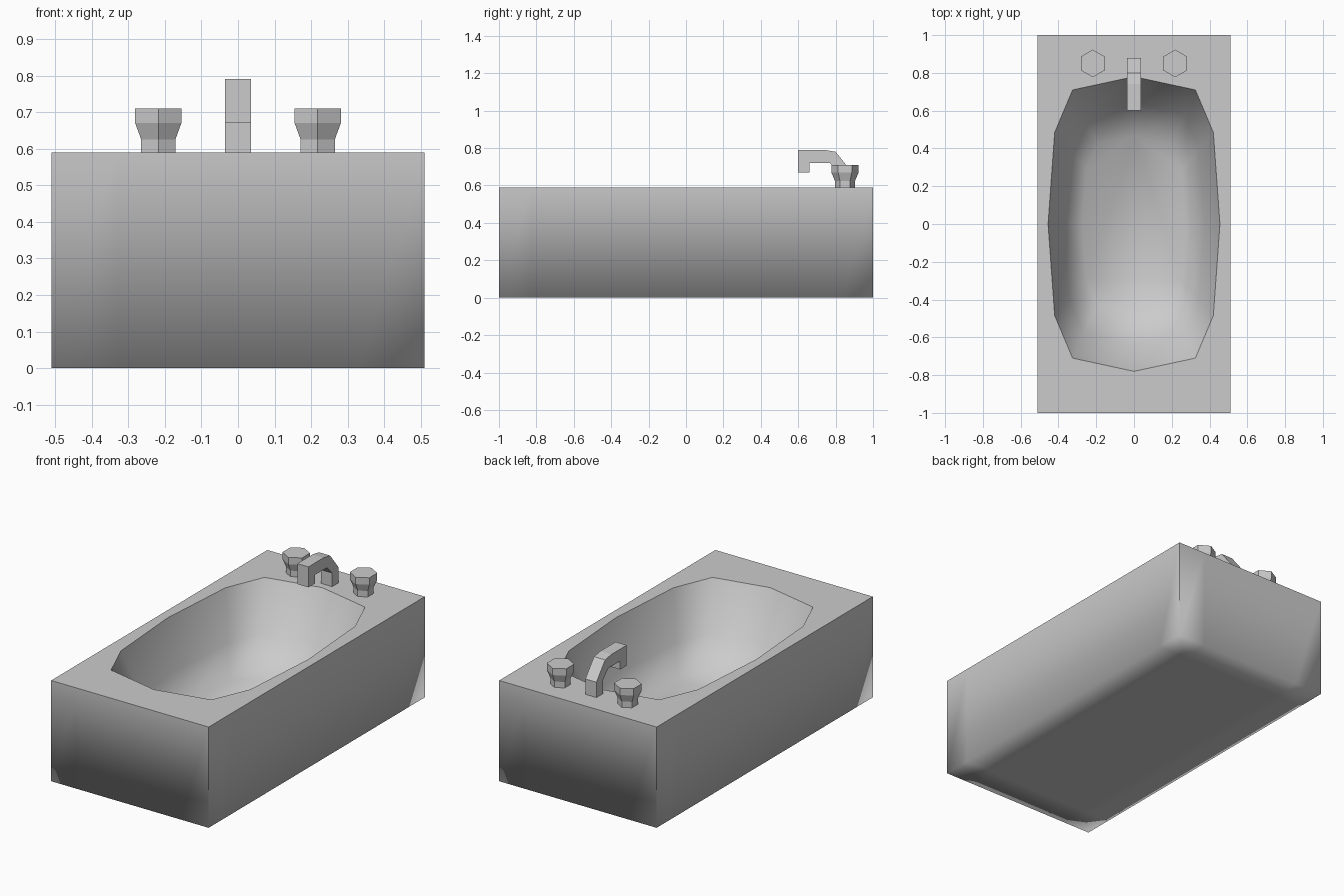
import bpy, bmesh, math

cube = bpy.data.objects.get("Cube")
if cube:
    bpy.data.objects.remove(cube, do_unlink=True)

grey = bpy.data.materials.new("light grey enamel")
grey.use_nodes = True
COLOUR = (0.6, 0.6, 0.6, 1)
grey.diffuse_color = COLOUR
grey.node_tree.nodes["Principled BSDF"].inputs["Base Color"].default_value = COLOUR

W, L, H = 0.51, 1.0, 0.59


def finish(bm, name):
    """Turn a bmesh into a named object with the shared material."""
    mesh = bpy.data.meshes.new(name)
    bm.to_mesh(mesh)
    bm.free()
    mesh.materials.append(grey)
    ob = bpy.data.objects.new(name, mesh)
    bpy.context.collection.objects.link(ob)
    return ob


def bridge(bm, a, b):
    """Quads between two closed rings of equal length."""
    n = len(a)
    return [bm.faces.new((a[i], a[(i + 1) % n], b[(i + 1) % n], b[i])) for i in range(n)]


# Tub: outer box, flat rim and sunken basin in one mesh
bm = bmesh.new()
xs, ys = (-W, -0.33, 0.33, W), (-L, -0.83, 0.83, L)
floor = [[bm.verts.new((x, y, 0)) for y in ys] for x in xs]
for i in range(3):
    for j in range(3):
        bm.faces.new((floor[i][j], floor[i][j + 1], floor[i + 1][j + 1], floor[i + 1][j]))

# Outer walls rise from the border of the base
border = ([floor[i][0] for i in range(3)] + [floor[3][j] for j in range(3)]
          + [floor[i][3] for i in (3, 2, 1)] + [floor[0][j] for j in (3, 2, 1)])
top = [bm.verts.new((v.co.x, v.co.y, H)) for v in border]
bridge(bm, border, top)

# Basin rings, mirrored from one quarter of the outline
quarter = [(0.455, 0), (0.42, 0.485), (0.325, 0.71), (0, 0.78)]
half = quarter + [(-x, y) for x, y in quarter[2::-1]]
outline = half + [(x, -y) for x, y in half[-2:0:-1]]
rings = [[bm.verts.new((x * s, y * s, z)) for x, y in outline]
         for s, z in ((1, H), (0.82, 0.32), (0.6, 0.17))]
for a, b in zip(rings, rings[1:]):
    bridge(bm, a, b)
bm.faces.new(rings[-1])

# Flat deck between the box edge and the basin edge
loops = []
for ring in (top, rings[0]):
    for i, v in enumerate(ring):
        w = ring[(i + 1) % len(ring)]
        loops.append(bm.edges.get((v, w)))
bmesh.ops.triangle_fill(bm, edges=loops, use_beauty=True, normal=(0, 0, 1))
bmesh.ops.recalc_face_normals(bm, faces=bm.faces)

# Smooth shading with a crisp deck outline and upright corners
for f in bm.faces:
    f.smooth = True
for e in loops:
    e.smooth = False
for e in bm.edges:
    a, b = e.verts
    if all(abs(v.co.x) > W - 0.001 and abs(v.co.y) > L - 0.001 for v in (a, b)) \
            and abs(a.co.z - b.co.z) > 0.1:
        e.smooth = False
finish(bm, "tub")

# Hexagonal tap handles
for side, name in ((1, "left_tap"), (-1, "right_tap")):
    bm = bmesh.new()
    levels = []
    for r, z in ((0.054, H), (0.054, 0.625), (0.073, 0.67), (0.073, 0.71)):
        levels.append([bm.verts.new((side * 0.218 + r * math.sin(k * math.pi / 3),
                                     0.85 + r * math.cos(k * math.pi / 3), z))
                       for k in range(6)])
    for a, b in zip(levels, levels[1:]):
        bridge(bm, a, b)
    bm.faces.new(levels[0])
    bm.faces.new(levels[-1])
    bmesh.ops.recalc_face_normals(bm, faces=bm.faces)
    finish(bm, name)

# Spout: side profile extruded across its width
profile = [(0.60, 0.67), (0.60, 0.79), (0.74, 0.79), (0.80, 0.78), (0.88, 0.68), (0.88, H),
           (0.82, H), (0.82, 0.67), (0.77, 0.72), (0.66, 0.72), (0.66, 0.67)]
bm = bmesh.new()
sides = [[bm.verts.new((x, y, z)) for y, z in profile] for x in (-0.036, 0.036)]
bridge(bm, *sides)
for ring in sides:
    bm.faces.new(ring)
bmesh.ops.recalc_face_normals(bm, faces=bm.faces)
finish(bm, "spout")
